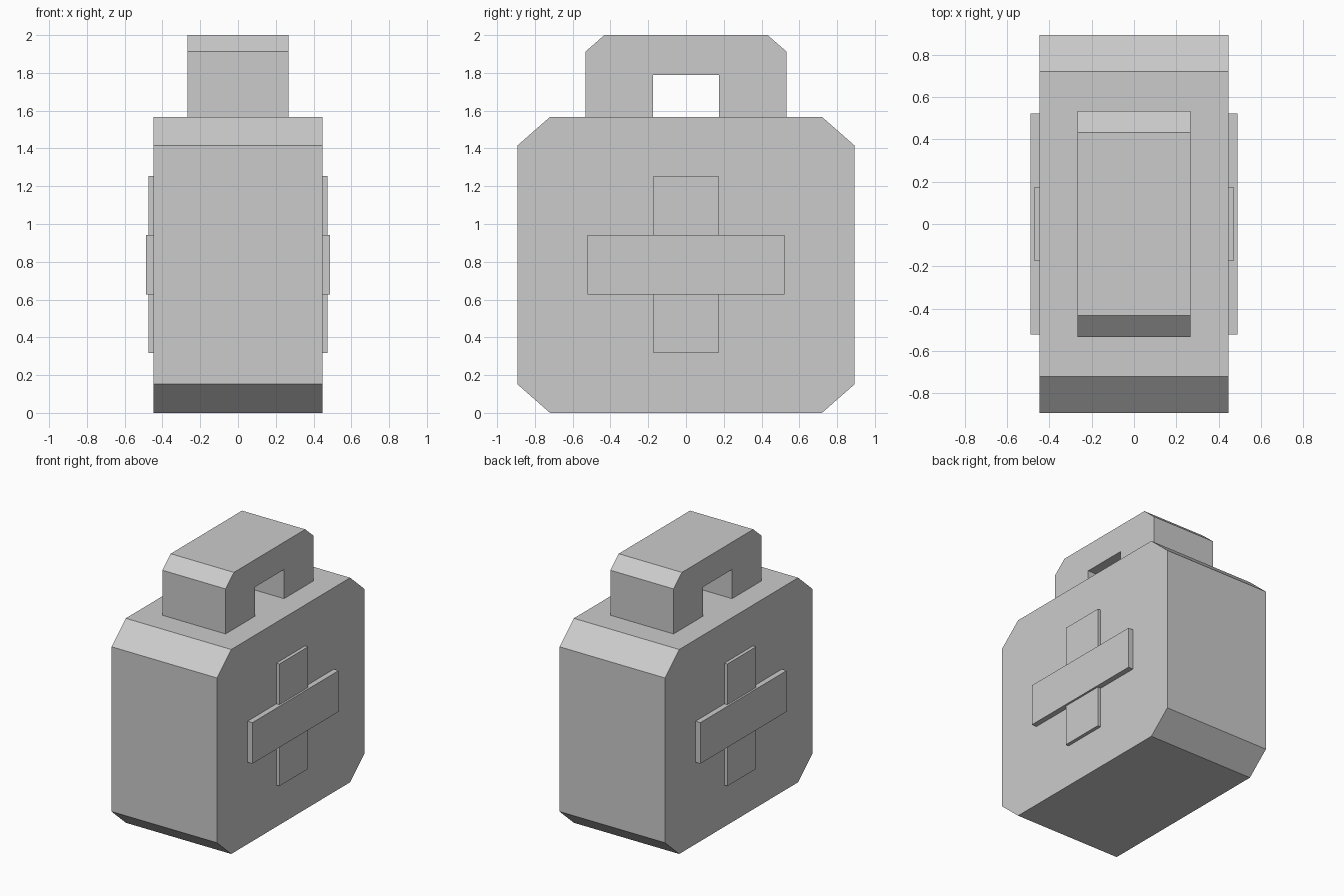
import bpy
import bmesh

if "Cube" in bpy.data.objects:
    bpy.data.objects.remove(bpy.data.objects["Cube"])


def extrude_profile(name, points, x0, x1):
    """Solid from a (y, z) outline, extruded along x."""
    bm = bmesh.new()
    face = bm.faces.new([bm.verts.new((x0, y, z)) for y, z in points])
    new = bmesh.ops.extrude_face_region(bm, geom=[face])["geom"]
    verts = [v for v in new if isinstance(v, bmesh.types.BMVert)]
    bmesh.ops.translate(bm, verts=verts, vec=(x1 - x0, 0, 0))
    bmesh.ops.recalc_face_normals(bm, faces=bm.faces)
    mesh = bpy.data.meshes.new(name)
    bm.to_mesh(mesh)
    bm.free()
    obj = bpy.data.objects.new(name, mesh)
    bpy.context.collection.objects.link(obj)
    return obj


def symmetric(half):
    """Complete a right-hand outline by mirroring it in y."""
    return half + [(-y, z) for y, z in reversed(half)]


# Case body with four chamfered edges
extrude_profile("case_body", symmetric(
    [(0.72, 0), (0.893, 0.152), (0.893, 1.415), (0.72, 1.567)]), -0.447, 0.447)

# Arched carry handle
extrude_profile("carry_handle", symmetric(
    [(0.175, 1.79), (0.175, 1.565), (0.533, 1.565), (0.533, 1.912), (0.432, 2.0)]),
    -0.268, 0.268)

# Raised cross on both sides: the horizontal bar stands slightly prouder
for side, s in (("right", 1), ("left", -1)):
    for bar, y, z0, z1, x in (("horizontal", 0.522, 0.627, 0.942, 0.488),
                              ("vertical", 0.173, 0.318, 1.254, 0.473)):
        extrude_profile(f"cross_{bar}_{side}", symmetric([(y, z0), (y, z1)]),
                        s * 0.44, s * x)
